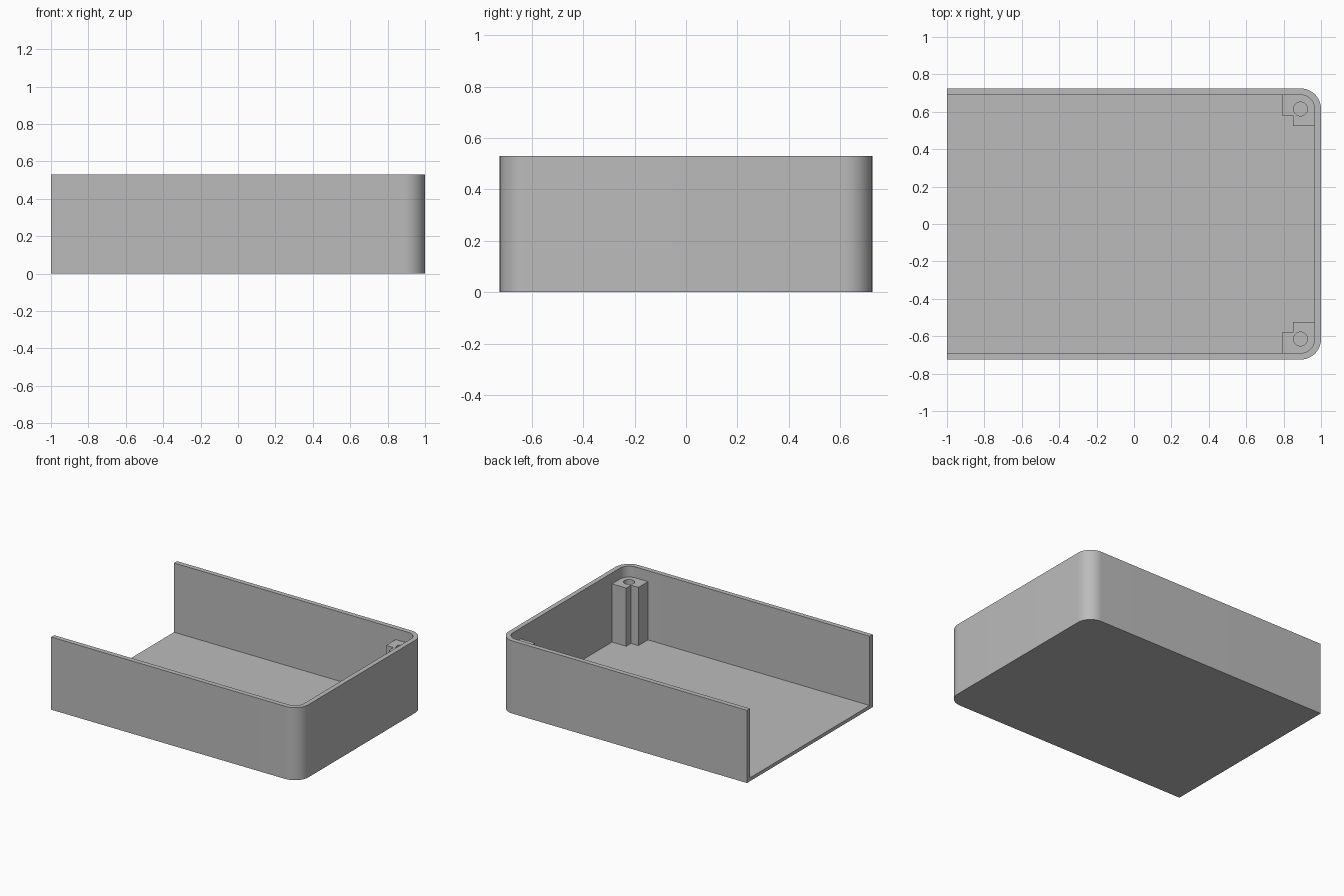
import bpy
import bmesh
from math import cos, sin, pi

if "Cube" in bpy.data.objects:
    bpy.data.objects.remove(bpy.data.objects["Cube"])

# Overall dimensions
HALF_X, HALF_Y, HEIGHT = 1.0, 0.725, 0.53
WALL, FLOOR, RADIUS = 0.035, 0.025, 0.11
CORNER_X, CORNER_Y = HALF_X - RADIUS, HALF_Y - RADIUS
POST_TOP, HOLE_RADIUS = 0.45, 0.037

grey = bpy.data.materials.new("matte grey")
grey.use_nodes = True
colour = (0.5, 0.5, 0.5, 1)
grey.diffuse_color = colour
grey.node_tree.nodes["Principled BSDF"].inputs["Base Color"].default_value = colour


def arc(cx, cy, radius, start, end, steps=16):
    """Points along a circular arc, both ends included."""
    angles = [start + (end - start) * i / steps for i in range(steps + 1)]
    return [(cx + radius * cos(a), cy + radius * sin(a)) for a in angles]


def prism(name, outline, bottom, top):
    """Extrude a flat outline upwards into a solid."""
    bm = bmesh.new()
    face = bm.faces.new([bm.verts.new((x, y, bottom)) for x, y in outline])
    raised = bmesh.ops.extrude_face_region(bm, geom=[face])["geom"]
    verts = [v for v in raised if isinstance(v, bmesh.types.BMVert)]
    bmesh.ops.translate(bm, verts=verts, vec=(0, 0, top - bottom))
    bmesh.ops.recalc_face_normals(bm, faces=bm.faces[:])
    mesh = bpy.data.meshes.new(name)
    bm.to_mesh(mesh)
    bm.free()
    mesh.materials.append(grey)
    obj = bpy.data.objects.new(name, mesh)
    bpy.context.collection.objects.link(obj)
    return obj


def select_only(obj):
    bpy.ops.object.select_all(action="DESELECT")
    obj.select_set(True)
    bpy.context.view_layer.objects.active = obj


def carve(obj, cutter):
    """Subtract the cutter, discard it and smooth the rounded faces."""
    cutter.hide_render = True
    mod = obj.modifiers.new("cut", "BOOLEAN")
    mod.operation = "DIFFERENCE"
    mod.solver = "EXACT"
    mod.object = cutter
    select_only(obj)
    bpy.ops.object.modifier_apply(modifier=mod.name)
    bpy.data.objects.remove(cutter)
    bpy.ops.object.shade_smooth_by_angle(angle=pi / 6)


def tray_outline(inset, open_end):
    """Rectangle with two rounded corners at the closed end."""
    r, y = RADIUS - inset, HALF_Y - inset
    return ([(open_end, -y)]
            + arc(CORNER_X, -CORNER_Y, r, -pi / 2, 0)
            + arc(CORNER_X, CORNER_Y, r, 0, pi / 2)
            + [(open_end, y)])


# Tray with floor, three walls and one open end
tray = prism("tray", tray_outline(0, -HALF_X), 0, HEIGHT)
cavity = prism("cavity_cutter", tray_outline(WALL, -HALF_X - 0.2), FLOOR, HEIGHT + 0.2)
carve(tray, cavity)

# Notched screw posts, sunk slightly into the walls and floor
SINK = 0.005
notched = ([(0.79, 0.58), (0.85, 0.58), (0.85, 0.525), (HALF_X - WALL + SINK, 0.525)]
           + arc(CORNER_X, CORNER_Y, RADIUS - WALL + SINK, 0, pi / 2)
           + [(0.79, HALF_Y - WALL + SINK)])
for side, name in ((-1, "front_screw_post"), (1, "back_screw_post")):
    post = prism(name, [(x, side * y) for x, y in notched], FLOOR - SINK, POST_TOP)
    circle = arc(CORNER_X, side * CORNER_Y, HOLE_RADIUS, 0, 2 * pi, 32)[:-1]
    hole = prism("hole_cutter", circle, FLOOR + SINK, POST_TOP + 0.1)
    carve(post, hole)
